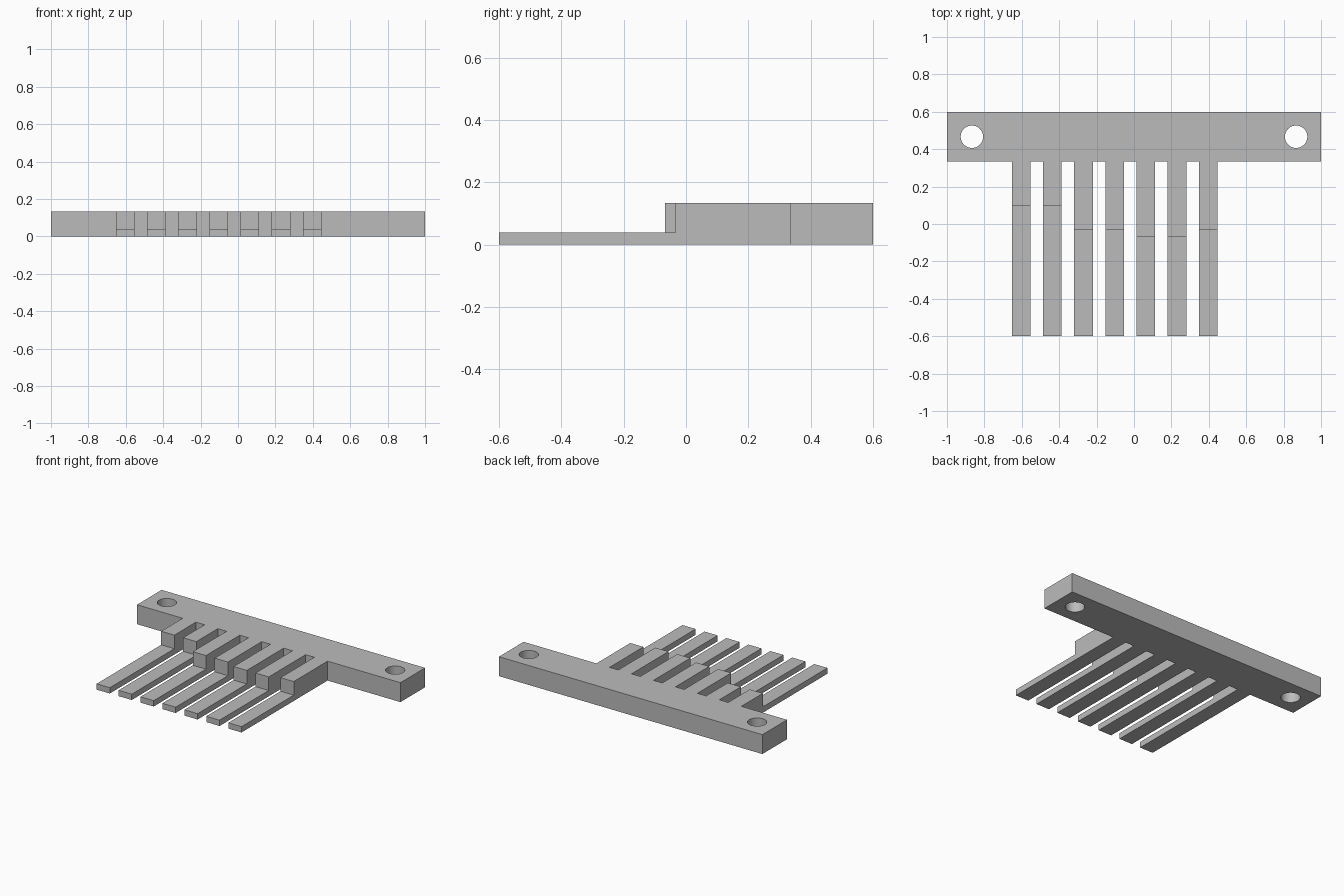
import bpy
import bmesh
from mathutils import Matrix

cube = bpy.data.objects.get("Cube")
if cube:
    bpy.data.objects.remove(cube, do_unlink=True)

HEIGHT, THIN = 0.1333, 0.04
FRONT, BAR_FRONT, BACK = -0.6, 0.3333, 0.6
FIRST, PITCH, WIDTH = -0.6533, 1 / 6, 0.1
STEPS = [0.1, 0.1, -0.0333, -0.0333, -0.0667, -0.0667, -0.0333]
HOLE_X, HOLE_Y, HOLE_R = 0.8667, 0.4667, 0.06


def make_object(name, bm):
    bmesh.ops.recalc_face_normals(bm, faces=bm.faces)
    mesh = bpy.data.meshes.new(name)
    bm.to_mesh(mesh)
    bm.free()
    obj = bpy.data.objects.new(name, mesh)
    bpy.context.collection.objects.link(obj)
    return obj


# Grey material
grey = bpy.data.materials.new("plain grey")
grey.use_nodes = True
grey.diffuse_color = (0.5, 0.5, 0.5, 1)
grey.node_tree.nodes["Principled BSDF"].inputs["Base Color"].default_value = grey.diffuse_color

# Comb outline: back bar with seven prongs, extruded to full height
outline = [(-1, BACK), (-1, BAR_FRONT)]
for i in range(len(STEPS)):
    left = FIRST + i * PITCH
    right = left + WIDTH
    outline += [(left, BAR_FRONT), (left, FRONT), (right, FRONT), (right, BAR_FRONT)]
outline += [(1, BAR_FRONT), (1, BACK)]

bm = bmesh.new()
base = bm.faces.new([bm.verts.new((x, y, 0)) for x, y in outline])
top = bmesh.ops.extrude_face_region(bm, geom=[base], use_keep_orig=True)
bmesh.ops.translate(bm, vec=(0, 0, HEIGHT),
                    verts=[v for v in top["geom"] if isinstance(v, bmesh.types.BMVert)])
comb = make_object("comb_plate", bm)
comb.data.materials.append(grey)

# Cutters: one block thinning each prong tip, one cylinder per mounting hole
bm = bmesh.new()
for i, step in enumerate(STEPS):
    x = FIRST + i * PITCH + WIDTH / 2
    y0, z1 = FRONT - 0.1, HEIGHT + 0.1
    place = Matrix.Translation((x, (y0 + step) / 2, (THIN + z1) / 2))
    size = Matrix.Diagonal((WIDTH + 0.03, step - y0, z1 - THIN, 1))
    bmesh.ops.create_cube(bm, size=1, matrix=place @ size)
for side in (-1, 1):
    bmesh.ops.create_cone(bm, cap_ends=True, segments=48, radius1=HOLE_R, radius2=HOLE_R,
                          depth=1, matrix=Matrix.Translation((side * HOLE_X, HOLE_Y, 0)))
cutter = make_object("cutter", bm)
cutter.hide_render = True

# Apply the cut and drop the helper
cut = comb.modifiers.new("cut", "BOOLEAN")
cut.operation = "DIFFERENCE"
cut.solver = "EXACT"
cut.object = cutter
bpy.context.view_layer.objects.active = comb
comb.select_set(True)
bpy.ops.object.modifier_apply(modifier=cut.name)
bpy.data.objects.remove(cutter, do_unlink=True)

# Smooth hole walls, crisp edges elsewhere
bpy.ops.object.shade_smooth_by_angle(angle=0.5)
